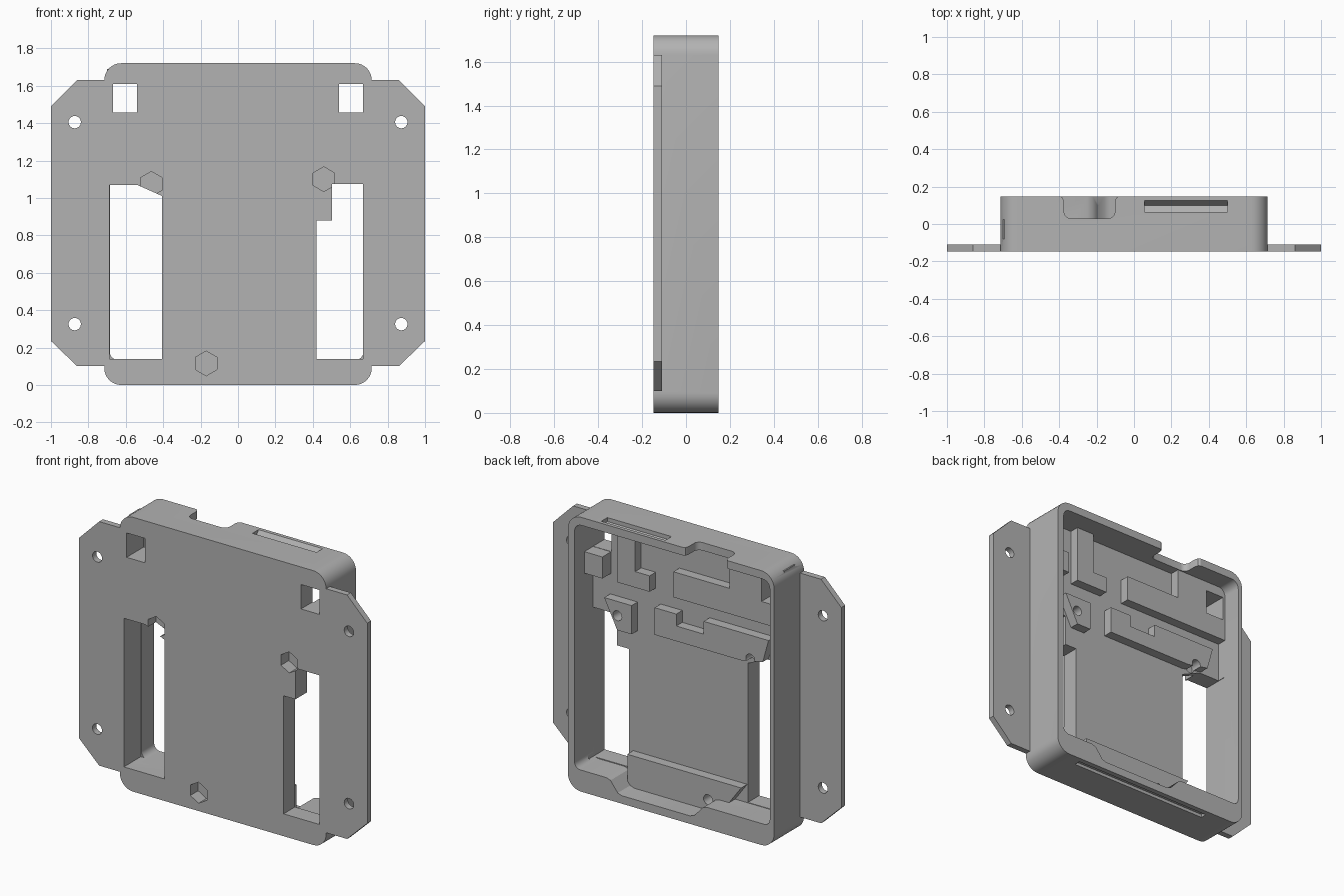
import bpy, bmesh, math

cube = bpy.data.objects.get("Cube")
if cube:
    bpy.data.objects.remove(cube, do_unlink=True)

grey = bpy.data.materials.new("light_grey")
grey.use_nodes = True
colour = (0.45, 0.45, 0.45, 1)
grey.diffuse_color = colour
grey.node_tree.nodes["Principled BSDF"].inputs["Base Color"].default_value = colour

FRONT, BACK, FLOOR, BOSS = -0.148, 0.148, -0.035, 0.025


def prism(name, points, a, b, axis="y"):
    """Extrude an (x, z) outline along y, or a (y, z) outline along x."""
    bm = bmesh.new()
    place = (lambda p: (p[0], a, p[1])) if axis == "y" else (lambda p: (a, p[0], p[1]))
    face = bm.faces.new([bm.verts.new(place(p)) for p in points])
    out = bmesh.ops.extrude_face_region(bm, geom=[face])
    shift = (0, b - a, 0) if axis == "y" else (b - a, 0, 0)
    bmesh.ops.translate(bm, vec=shift,
                        verts=[v for v in out["geom"] if isinstance(v, bmesh.types.BMVert)])
    bmesh.ops.recalc_face_normals(bm, faces=bm.faces)
    mesh = bpy.data.meshes.new(name)
    bm.to_mesh(mesh)
    bm.free()
    obj = bpy.data.objects.new(name, mesh)
    bpy.context.collection.objects.link(obj)
    mesh.materials.append(grey)
    return obj


def box(x0, x1, z0, z1):
    return [(x0, z0), (x1, z0), (x1, z1), (x0, z1)]


def circle(x, z, r, sides=24, turn=0):
    return [(x + r * math.cos(turn + math.tau * i / sides),
             z + r * math.sin(turn + math.tau * i / sides)) for i in range(sides)]


def arc(x, z, r, start, steps=8):
    """Quarter turn starting at the given angle in degrees."""
    return [(x + r * math.cos(math.radians(start + 90 * i / steps)),
             z + r * math.sin(math.radians(start + 90 * i / steps)))
            for i in range(steps + 1)]


def rounded(x0, x1, z0, z1, r):
    return (arc(x1 - r, z1 - r, r, 0) + arc(x0 + r, z1 - r, r, 90)
            + arc(x0 + r, z0 + r, r, 180) + arc(x1 - r, z0 + r, r, 270))


# Outer shell with rounded corners
tray = prism("mounting_tray", rounded(-0.715, 0.715, 0, 1.72, 0.09), FRONT, BACK)


def combine(operation, points, a, b, axis="y"):
    tool = prism("tool", points, a, b, axis)
    mod = tray.modifiers.new("combine", "BOOLEAN")
    mod.operation, mod.object, mod.solver = operation, tool, "EXACT"
    bpy.context.view_layer.objects.active = tray
    bpy.ops.object.modifier_apply(modifier=mod.name)
    bpy.data.objects.remove(tool, do_unlink=True)


def add(*args):
    combine("UNION", *args)


def cut(*args):
    combine("DIFFERENCE", *args)


# Open back cavity, its lower wall thinned in the middle
cut(arc(0.62, 1.62, 0.05, 0) + arc(-0.635, 1.62, 0.05, 90)
    + arc(-0.645, 0.175, 0.04, 180)
    + [(-0.25, 0.135), (-0.22, 0.125), (-0.16, 0.06), (-0.13, 0.05),
       (0.34, 0.05), (0.37, 0.06), (0.42, 0.125), (0.45, 0.135)]
    + arc(0.63, 0.175, 0.04, 270), FLOOR, 0.3)

# Side flanges with clipped corners
for s in (-1, 1):
    add([(s * x, z) for x, z in ((0.7, 0.1), (0.86, 0.1), (1, 0.235),
                                 (1, 1.49), (0.86, 1.63), (0.7, 1.63))], -0.1475, -0.11)

# Raised supports on the floor
supports = [
    # long stepped bar with a screw seat
    [(0.2, 1.05), (-0.4, 1.05), (-0.55, 1.08), (-0.59, 1.225), (-0.14, 1.225),
     (-0.14, 1.145), (0.05, 1.145), (0.05, 1.22), (0.2, 1.22)],
    # upper bar reaching the top and side walls
    [(0.07, 1.32), (-0.7, 1.32), (-0.7, 1.69), (-0.32, 1.69), (-0.32, 1.48), (0.07, 1.48)],
    # foot shaped support
    [(0.235, 1.31), (0.46, 1.31), (0.46, 1.69), (0.335, 1.69), (0.335, 1.41), (0.235, 1.41)],
    # clipped screw seat
    [(0.36, 1.01), (0.46, 1.01), (0.55, 1.19), (0.36, 1.19)],
    # lower bar
    [(0.39, 0.03), (-0.24, 0.03), (-0.4, 0.25), (0.39, 0.25)],
]
for outline in supports:
    add(outline, -0.08, BOSS)
add(box(0.545, 0.69, 1.32, 1.455), -0.08, 0.05)

# Tall side windows
cut([(-0.688, 0.138), (-0.405, 0.138), (-0.405, 1.01), (-0.54, 1.07), (-0.688, 1.07)], -0.3, 0.02)
cut([(0.42, 0.14), (0.668, 0.14), (0.668, 1.075), (0.502, 1.075), (0.502, 0.88), (0.42, 0.88)],
    -0.3, 0.02)

# Square openings and flange screw holes
for s in (-1, 1):
    cut(box(s * 0.605 - 0.064, s * 0.605 + 0.064, 1.457, 1.61), -0.3, 0.04)
    for z in (0.325, 1.405):
        cut(circle(s * 0.873, z, 0.033), -0.3, 0)

# Hexagonal nut pockets in front, screw holes behind
for x, z in ((-0.463, 1.075), (0.459, 1.1), (-0.17, 0.115)):
    cut(circle(x, z, 0.066, 6, math.pi / 2), -0.3, -0.07)
    cut(circle(x, z, 0.031), -0.05, 0.1)

# Grooves in the top and bottom edges
cut([(0.065, 1.75), (0.125, 1.75), (0.125, 1.72), (0.098, 1.685), (0.065, 1.695)], 0.055, 0.5, "x")
cut([(0.075, -0.05), (0.115, -0.05), (0.115, 0.02), (0.075, 0.02)], -0.46, 0.52, "x")

# Cable notch in the top wall, with rounded corners
notch = bpy.data.objects
profile = ([(-0.08, 0.3), (-0.08, 0.15), (-0.095, 0.14), (-0.102, 0.12)]
           + [(-0.138 + 0.036 * math.cos(a), 0.066 + 0.036 * math.sin(a))
              for a in (-math.pi * i / 12 for i in range(7))])
profile += [(-0.476 - x, y) for x, y in reversed(profile)]
tool = prism("notch_cutter", [(x, -y) for x, y in profile], -1.8, -1.64)
for v in tool.data.vertices:
    x, y, z = v.co
    v.co = (x, -z, -y)
bm = bmesh.new()
bm.from_mesh(tool.data)
bmesh.ops.recalc_face_normals(bm, faces=bm.faces)
bm.to_mesh(tool.data)
bm.free()
mod = tray.modifiers.new("notch", "BOOLEAN")
mod.operation, mod.object, mod.solver = "DIFFERENCE", tool, "EXACT"
bpy.context.view_layer.objects.active = tray
bpy.ops.object.modifier_apply(modifier=mod.name)
bpy.data.objects.remove(tool, do_unlink=True)

# Smooth only the rounded walls
bpy.ops.object.select_all(action="DESELECT")
tray.select_set(True)
bpy.context.view_layer.objects.active = tray
bpy.ops.object.shade_smooth_by_angle(angle=math.radians(30))
